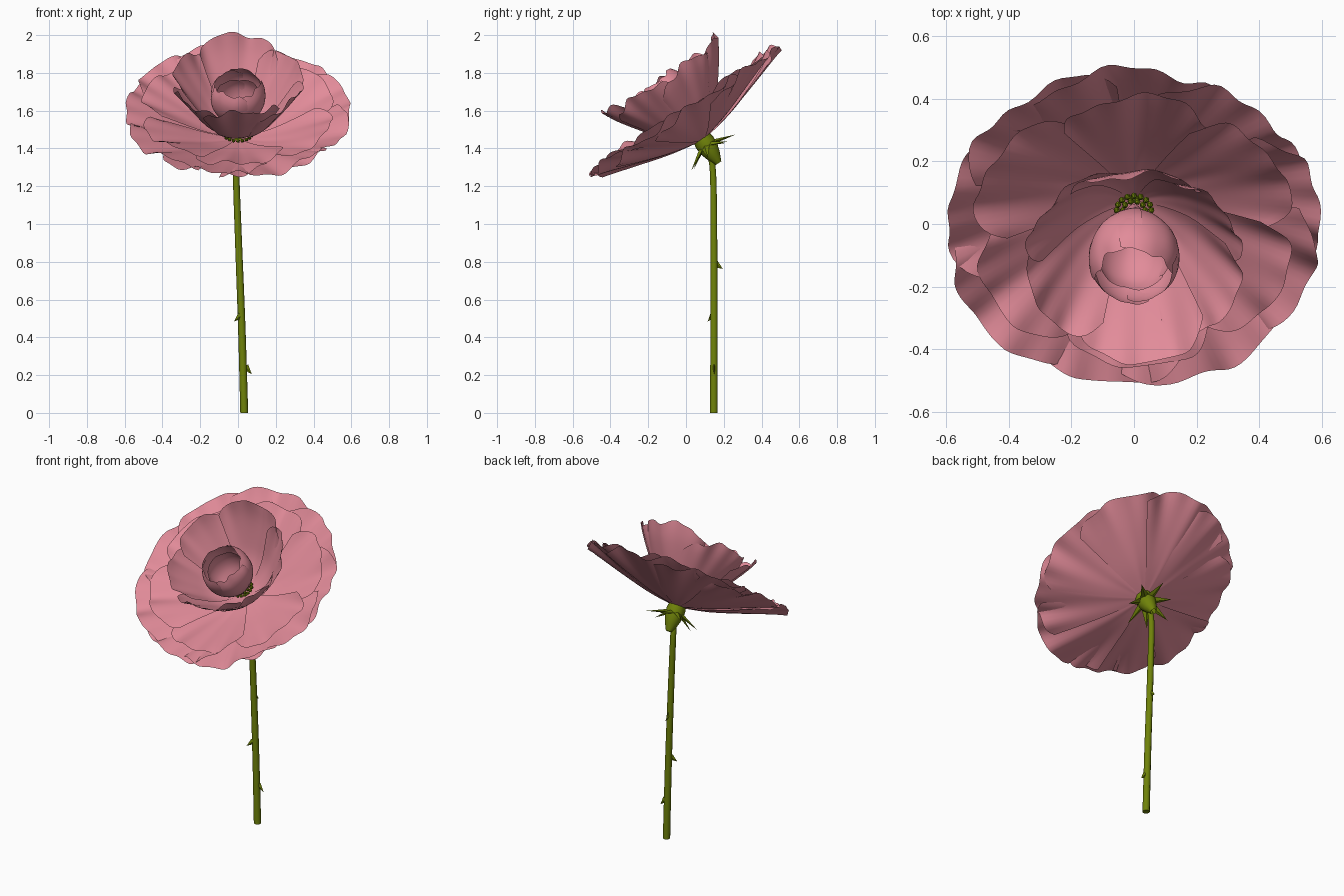
import bpy, bmesh, math, random
from mathutils import Matrix, Vector

random.seed(4)
cube = bpy.data.objects.get("Cube")
if cube:
    bpy.data.objects.remove(cube)


def material(name, rgb):
    m = bpy.data.materials.new(name)
    m.diffuse_color = (*rgb, 1)
    m.use_nodes = True
    m.node_tree.nodes["Principled BSDF"].inputs["Base Color"].default_value = (*rgb, 1)
    return m


PINK = material("petal pink", (0.76, 0.26, 0.32))
GREEN = material("stem green", (0.16, 0.225, 0.003))


def tilted(degrees):
    """Frame with its origin at the base of the petals and z along a tilted axis."""
    return Matrix.Translation((0, 0.1, 1.43)) @ Matrix.Rotation(math.radians(degrees), 4, 'X')


FLOWER = tilted(34)
BUD = tilted(40)


def finish(bm, name, mat, matrix=Matrix(), smooth=True):
    mesh = bpy.data.meshes.new(name)
    bm.transform(matrix)
    bm.to_mesh(mesh)
    bm.free()
    mesh.materials.append(mat)
    ob = bpy.data.objects.new(name, mesh)
    bpy.context.collection.objects.link(ob)
    if smooth:
        bpy.ops.object.select_all(action='DESELECT')
        ob.select_set(True)
        bpy.context.view_layer.objects.active = ob
        bpy.ops.object.shade_smooth_by_angle(angle=math.radians(40))


def along(points, t):
    """Smooth position on a profile, t from 0 to 1."""
    n = len(points) - 1
    x = min(max(t, 0), 1) * n
    i = min(int(x), n - 1)
    f = x - i
    p = [Vector(points[min(max(k, 0), n)]) for k in range(i - 1, i + 3)]
    return 0.5 * (2 * p[1] + (p[2] - p[0]) * f
                  + (2 * p[0] - 5 * p[1] + 4 * p[2] - p[3]) * f ** 2
                  + (3 * p[1] - p[0] - 3 * p[2] + p[3]) * f ** 3)


def grid_faces(bm, rows, closed=False):
    for a, b in zip(rows, rows[1:]):
        n = len(a)
        for j in range(n if closed else n - 1):
            k = (j + 1) % n
            bm.faces.new((a[j], a[k], b[k], b[j]))


def petal(name, frame, profile, angle, half, lift, ruffle, notch, size):
    """Curved sheet swept round the axis, one edge lifted over its neighbour."""
    bm = bmesh.new()
    phase = random.uniform(0, math.tau)
    rows = []
    for i in range(17):
        t = i / 16
        row = []
        for j in range(29):
            u = j / 14 - 1
            s = t * size * (1 - notch * abs(u) ** 3 + 0.015 * math.sin(9 * u + phase))
            r, h = along(profile, s)
            wave = ruffle * (t ** 3 * math.sin(6 * u + phase)
                             + 0.5 * t ** 6 * math.sin(13 * u + 2 * phase))
            crease = -lift * 0.5 * t * math.exp(-(u * 5) ** 2)
            h += lift * t * u + wave + crease
            r -= wave * 0.4
            a = angle + half * u
            row.append(bm.verts.new((r * math.cos(a), r * math.sin(a), h)))
        rows.append(row)
    grid_faces(bm, rows)
    finish(bm, name, PINK, frame)


def whorl(name, count, frame, profile, half, lift, ruffle, notch, start, side_dip=0):
    """Ring of petals; side_dip shortens those pointing left and right."""
    for i in range(count):
        angle = start + math.tau * i / count + random.uniform(-0.08, 0.08)
        size = random.uniform(0.95, 1.0) - side_dip * math.cos(angle) ** 2
        petal(f"{name}_{i + 1}", frame, profile, angle, math.radians(half),
              lift, ruffle, notch, size)


# Petals, from the wide outer ring to the open-mouthed bud
whorl("outer_petal", 9, FLOWER, [(0.02, 0.02), (0.2, 0.06), (0.41, 0.13), (0.615, 0.21)],
      33, 0.018, 0.017, 0.12, 0.2)
whorl("inner_ring_petal", 6, FLOWER, [(0.02, 0.03), (0.18, 0.075), (0.35, 0.145), (0.53, 0.225)],
      34, 0.02, 0.013, 0.2, 0.5)
whorl("cup_petal", 6, FLOWER, [(0.03, 0.06), (0.1, 0.095), (0.18, 0.16), (0.25, 0.25),
                               (0.325, 0.36), (0.37, 0.45)],
      40, 0.018, 0.014, 0.18, math.pi / 2, 0.12)
whorl("bud_petal", 4, BUD, [(0.012, 0.07), (0.045, 0.13), (0.1, 0.2), (0.14, 0.28),
                            (0.14, 0.36), (0.11, 0.42)], 58, 0.01, 0.006, 0.1, 0.9)
whorl("bud_heart_petal", 3, BUD, [(0.01, 0.08), (0.05, 0.15), (0.1, 0.22), (0.12, 0.29),
                                  (0.11, 0.35)], 66, 0.008, 0.004, 0.12, 0.3)

# Stamen beads around the foot of the cup and the bud
bm = bmesh.new()
for radius, height, count in ((0.075, 0.062, 20), (0.055, 0.1, 16), (0.035, 0.1, 10)):
    for i in range(count):
        a = math.tau * i / count
        spot = Matrix.Translation((radius * math.cos(a), radius * math.sin(a), height))
        bmesh.ops.create_icosphere(bm, subdivisions=1, radius=0.011, matrix=spot)
finish(bm, "stamens", GREEN, FLOWER)

# Receptacle under the petals
bm = bmesh.new()
rows = []
for r, h in ((0.017, -0.13), (0.038, -0.085), (0.052, -0.04), (0.055, 0.0), (0.05, 0.03)):
    rows.append([bm.verts.new((r * math.cos(math.tau * j / 12), r * math.sin(math.tau * j / 12), h))
                 for j in range(12)])
grid_faces(bm, rows, True)
bm.faces.new(rows[-1])
finish(bm, "receptacle", GREEN, FLOWER)


def spike(bm, base, tip, width, thick, side):
    """Four-sided tapering spike."""
    base, tip, side = Vector(base), Vector(tip), Vector(side)
    up = (tip - base).cross(side).normalized()
    ring = [bm.verts.new(base + v) for v in (side * width, up * thick, -side * width, -up * thick)]
    end = bm.verts.new(tip)
    for j in range(4):
        bm.faces.new((ring[j], ring[(j + 1) % 4], end))
    bm.faces.new(ring[::-1])


# Sepals, drooping more at the front
bm = bmesh.new()
for i in range(7):
    a = math.tau * i / 7 + math.pi / 2
    out = Vector((math.cos(a), math.sin(a), 0))
    reach = 0.16 if i % 2 == 0 else 0.14
    droop = 0.07 - 0.015 * out.y
    spike(bm, out * 0.04 + Vector((0, 0, -0.02)), out * reach + Vector((0, 0, -droop)),
          0.026, 0.012, (-math.sin(a), math.cos(a), 0))
finish(bm, "sepals", GREEN, FLOWER, smooth=False)

# Stem
path = [(0.033, 0.147, 0), (0.02, 0.148, 0.45), (0.003, 0.148, 0.9),
        (-0.01, 0.143, 1.27), (-0.004, 0.125, 1.36)]
bm = bmesh.new()
rows = []
for i in range(21):
    t = i / 20
    c = along(path, t)
    r = 0.021 - 0.005 * t
    rows.append([bm.verts.new(c + Vector((r * math.cos(math.tau * j / 10),
                                          r * math.sin(math.tau * j / 10), 0)))
                 for j in range(10)])
grid_faces(bm, rows, True)
bm.faces.new(rows[0][::-1])
bm.faces.new(rows[-1])
finish(bm, "stem", GREEN)

# Thorns, hooked slightly downwards
bm = bmesh.new()
for base, tip in (((0.038, 0.148, 0.245), (0.073, 0.15, 0.205)),
                  ((0.012, 0.138, 0.515), (-0.02, 0.115, 0.485)),
                  ((0.008, 0.155, 0.79), (0.008, 0.195, 0.762))):
    d = Vector(tip) - Vector(base)
    spike(bm, base, tip, 0.008, 0.02, Vector((-d.y, d.x, 0)).normalized())
finish(bm, "thorns", GREEN, smooth=False)
